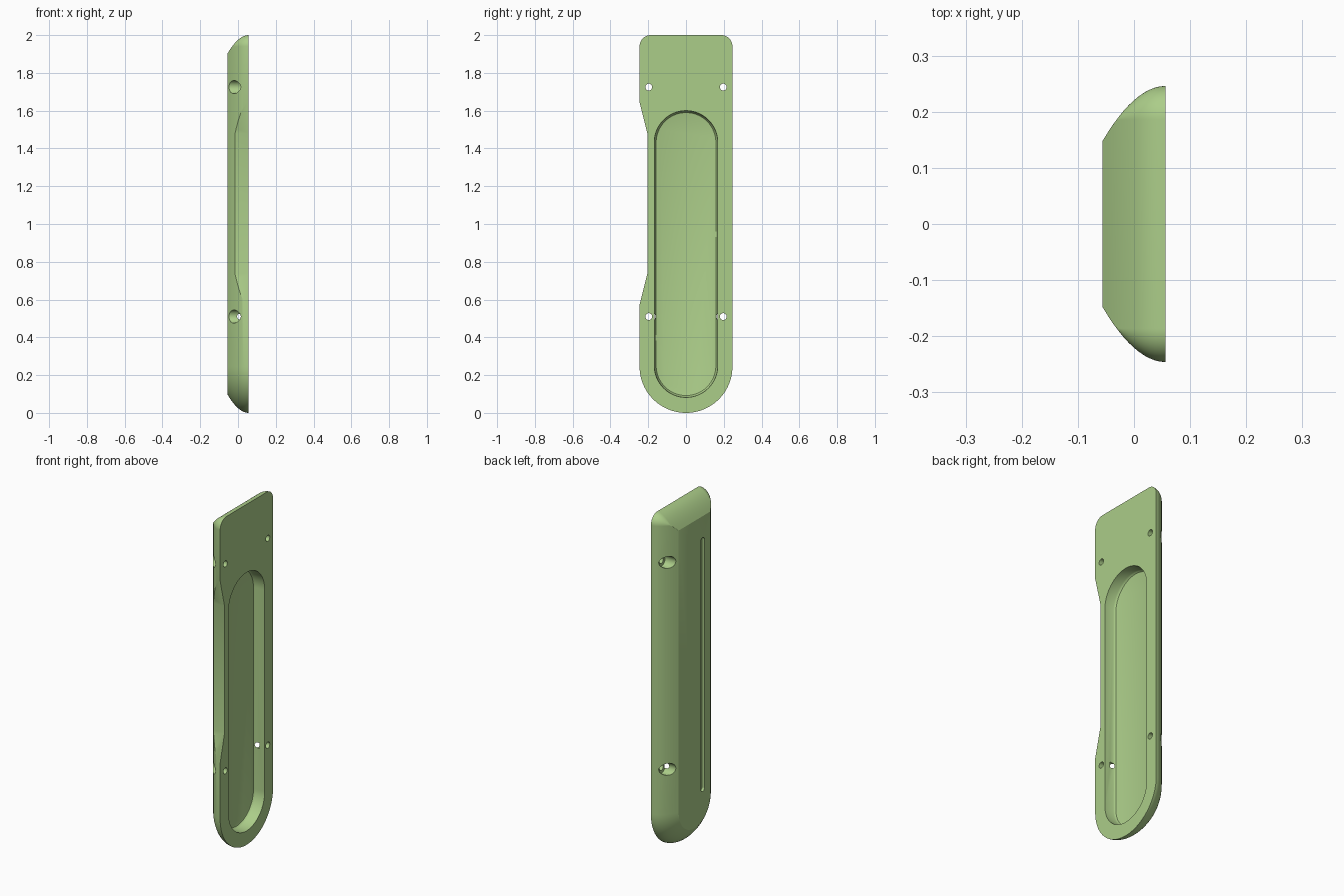
import bpy, bmesh
from math import cos, sin, pi

if "Cube" in bpy.data.objects:
    bpy.data.objects.remove(bpy.data.objects["Cube"])


def ring(x, half, z0, z1, r_low, r_top, yc=0.0, n=20):
    """Rounded outline in the YZ plane at depth x."""
    corners = [(half - r_top, z1 - r_top, r_top, 0),
               (-half + r_top, z1 - r_top, r_top, 1),
               (-half + r_low, z0 + r_low, r_low, 2),
               (half - r_low, z0 + r_low, r_low, 3)]
    pts = []
    for cy, cz, r, quarter in corners:
        for i in range(n + 1):
            a = (quarter + i / n) * pi / 2
            pts.append((x, yc + cy + r * cos(a), cz + r * sin(a)))
    return pts


def loft(name, rings):
    """Closed solid skinned through matching rings."""
    bm = bmesh.new()
    rows = [[bm.verts.new(p) for p in r] for r in rings]
    n = len(rows[0])
    for a, b in zip(rows, rows[1:]):
        for i in range(n):
            j = (i + 1) % n
            bm.faces.new((a[i], a[j], b[j], b[i]))
    bm.faces.new(rows[0])
    bm.faces.new(rows[-1])
    bmesh.ops.remove_doubles(bm, verts=bm.verts, dist=1e-6)
    bmesh.ops.recalc_face_normals(bm, faces=bm.faces)
    me = bpy.data.meshes.new(name)
    bm.to_mesh(me)
    bm.free()
    ob = bpy.data.objects.new(name, me)
    bpy.context.collection.objects.link(ob)
    return ob


def stadium(x, half, z0, z1, yc=0.0, n=20):
    return ring(x, half, z0, z1, half, half, yc, n)


def rod(name, y, z, r, x0, x1):
    return loft(name, [stadium(x, r, z - r, z + r, y, 8) for x in (x0, x1)])


X = 0.056          # half thickness
W = 0.246          # half width

# Plate body: the edge curves inwards from the flat back to the front face
layers = []
STEPS = 12
for k in range(STEPS + 1):
    t = k / STEPS
    i = 0.098 * t ** 1.95
    layers.append(ring(X - 2 * X * t, W - i, i, 2 - i, W - i,
                       max(0.06 - i, 0.001)))
body = loft("handle_plate", layers)

# Finger pocket with slight draft and a filleted floor
pocket = []
for x, inset in [(0.08, 0.0), (X, 0.0), (0.002, 0.003), (-0.005, 0.006),
                 (-0.010, 0.010), (-0.012, 0.016)]:
    pocket.append(stadium(x, 0.168 - inset, 0.082 + inset, 1.6 - inset))
cutters = [loft("pocket_cutter", pocket)]

# Shallow groove on the front face
cutters.append(loft("groove_cutter", [stadium(x, 0.017, 0.285, 1.775, -0.075, 8)
                                      for x in (-0.1, -0.04)]))

# Tapered notch through one long side
notch = [(-0.4, 2.23), (-0.205, 1.48), (-0.205, 0.735), (-0.4, -0.03)]
notch[0] = (-0.4, 1.48 + 0.195 * 4.0)
notch[3] = (-0.4, 0.735 - 0.195 * 4.0)
cutters.append(loft("notch_cutter", [[(x, y, z) for y, z in notch]
                                     for x in (-0.1, 0.1)]))

# Counterbored screw holes
for y in (-0.197, 0.197):
    for z in (0.51, 1.725):
        cutters.append(rod("counterbore_cutter", y, z, 0.035, -0.1, 0.022))
        cutters.append(rod("screw_hole_cutter", y, z, 0.018, -0.09, 0.1))

bpy.context.view_layer.objects.active = body
body.select_set(True)
for c in cutters:
    c.hide_render = True
    m = body.modifiers.new(c.name, 'BOOLEAN')
    m.operation = 'DIFFERENCE'
    m.solver = 'EXACT'
    m.object = c
    bpy.ops.object.modifier_apply(modifier=m.name)
for c in cutters:
    bpy.data.objects.remove(c)

# Green finish and smooth shading
mat = bpy.data.materials.new("green")
mat.diffuse_color = (0.41, 0.61, 0.25, 1)
mat.use_nodes = True
mat.node_tree.nodes["Principled BSDF"].inputs["Base Color"].default_value = mat.diffuse_color
body.data.materials.clear()
body.data.materials.append(mat)
bpy.ops.object.shade_smooth_by_angle(angle=0.5)
